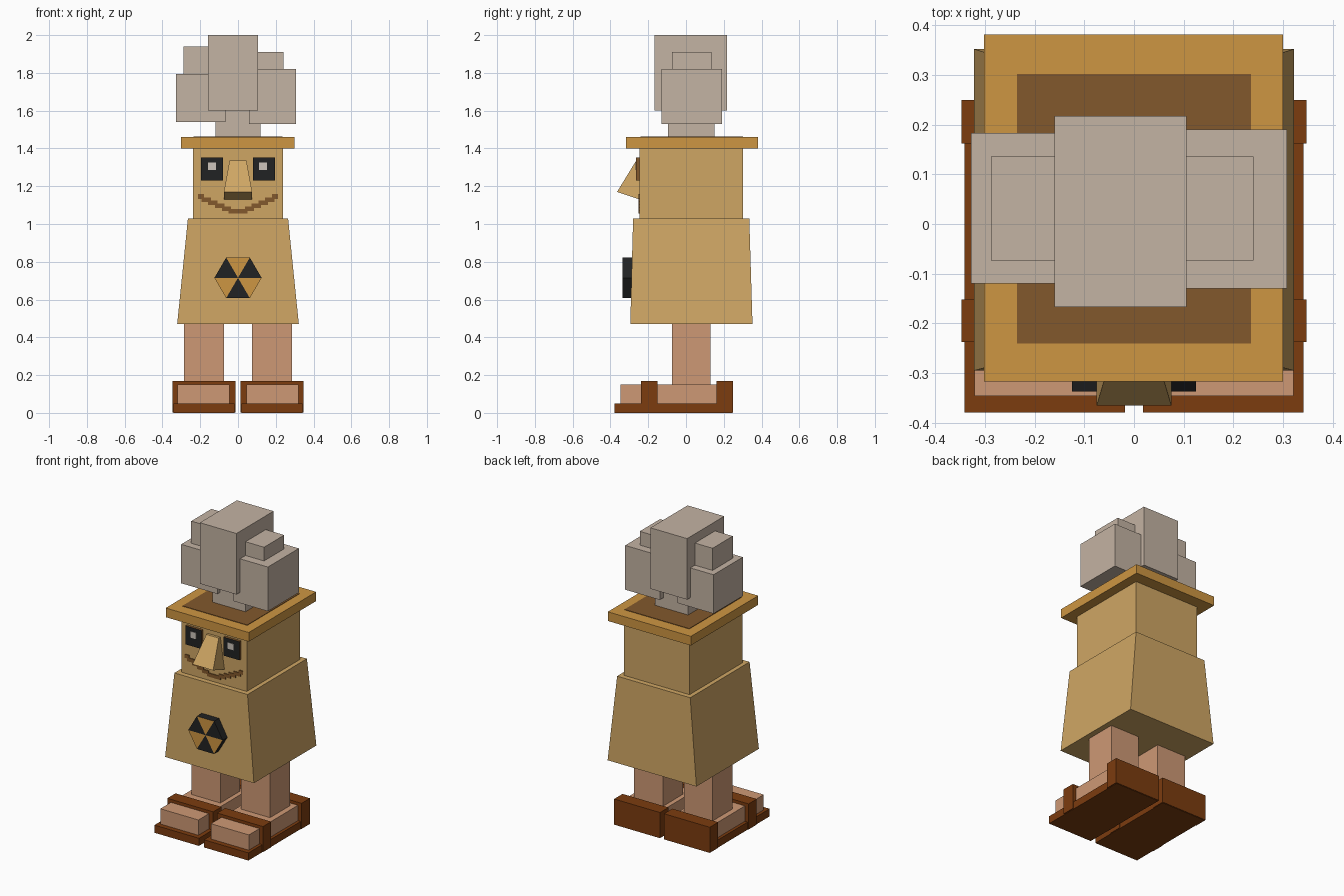
import bpy, bmesh, math

cube = bpy.data.objects.get("Cube")
if cube:
    bpy.data.objects.remove(cube, do_unlink=True)


def material(name, rgb):
    """Flat material from 0-255 display colour, stored as linear."""
    lin = [((c / 255 + 0.055) / 1.055) ** 2.4 for c in rgb]
    m = bpy.data.materials.new(name)
    m.use_nodes = True
    m.diffuse_color = (*lin, 1)
    bsdf = next(n for n in m.node_tree.nodes if n.type == 'BSDF_PRINCIPLED')
    bsdf.inputs["Base Color"].default_value = (*lin, 1)
    return m


TAN = material("tan", (207, 166, 100))
ORANGE = material("golden orange", (206, 150, 66))
BROWN = material("dark brown", (130, 88, 44))
SMOKE = material("smoke grey", (196, 179, 163))
SKIN = material("skin", (206, 153, 117))
LEATHER = material("leather", (124, 60, 15))
BLACK = material("black", (33, 34, 35))
GLINT = material("eye glint", (205, 197, 188))


def finish(name, bm, *mats):
    bmesh.ops.recalc_face_normals(bm, faces=bm.faces)
    me = bpy.data.meshes.new(name)
    bm.to_mesh(me)
    bm.free()
    for m in mats:
        me.materials.append(m)
    ob = bpy.data.objects.new(name, me)
    bpy.context.collection.objects.link(ob)
    return ob


def loft(name, lower, upper, *mats):
    """Six-sided solid between two four-point rings."""
    bm = bmesh.new()
    a = [bm.verts.new(p) for p in lower]
    b = [bm.verts.new(p) for p in upper]
    bm.faces.new(a)
    bm.faces.new(b)
    for i in range(4):
        j = (i + 1) % 4
        bm.faces.new((a[i], a[j], b[j], b[i]))
    return finish(name, bm, *mats)


def ring(x, y, z):
    return [(x[0], y[0], z), (x[1], y[0], z), (x[1], y[1], z), (x[0], y[1], z)]


def box(name, x, y, z, *mats):
    return loft(name, ring(x, y, z[0]), ring(x, y, z[1]), *mats)


def sided(side, a, b):
    """x range mirrored for the given side."""
    return tuple(sorted((side * a, side * b)))


# Coat, head and hat
loft("coat", ring((-.322, .322), (-.295, .352), .47),
     ring((-.265, .265), (-.28, .335), 1.03), TAN)
box("head", (-.237, .237), (-.247, .302), (1.03, 1.41), TAN)
box("hat_brim", (-.302, .3), (-.317, .381), (1.4, 1.46), ORANGE)
box("hat_top", (-.235, .235), (-.24, .302), (1.455, 1.463), BROWN)

# Smoke cloud
box("smoke_stem", (-.12, .12), (-.095, .15), (1.46, 1.62), SMOKE)
box("smoke_centre", (-.16, .106), (-.167, .217), (1.6, 2.0), SMOKE)
box("smoke_right", (-.328, -.065), (-.12, .183), (1.54, 1.795), SMOKE)
box("smoke_left", (.057, .308), (-.13, .19), (1.53, 1.82), SMOKE)
box("smoke_right_puff", (-.288, -.1), (-.073, .136), (1.7, 1.94), SMOKE)
box("smoke_left_puff", (.05, .24), (-.073, .136), (1.7, 1.91), SMOKE)

# Nose: wedge leaning out from the face
loft("nose",
     [(-.075, -.24, 1.128), (.075, -.24, 1.128), (.075, -.365, 1.17), (-.075, -.365, 1.17)],
     [(-.045, -.24, 1.335), (.045, -.24, 1.335), (.045, -.264, 1.335), (-.045, -.264, 1.335)],
     TAN)

for side, word in ((1, "left"), (-1, "right")):
    # Eye block with a black front and a small glint
    eye = box(word + "_eye", sided(side, .08, .196), (-.264, -.24), (1.23, 1.352), BROWN, BLACK)
    for f in eye.data.polygons:
        f.material_index = 1 if f.normal.y < -.5 else 0
    mid = .132 if side > 0 else -.138
    box(word + "_eye_glint", (mid - .021, mid + .021), (-.267, -.26), (1.285, 1.326), GLINT)

    # Leg, foot and sandal
    box(word + "_leg", sided(side, .075, .285), (-.075, .13), (.1, .475), SKIN)
    box(word + "_foot", sided(side, .045, .321), (-.346, .2), (.04, .15), SKIN)
    box(word + "_sole", sided(side, .018, .341), (-.379, .245), (0, .05), LEATHER)
    box(word + "_strap", sided(side, .014, .347), (-.237, -.152), (.002, .17), LEATHER)
    box(word + "_heel", sided(side, .014, .347), (.162, .249), (.002, .17), LEATHER)

    # Stepped smile
    for i in range(6):
        z = 1.056 + .013 * i + .0005 * i * i
        box(f"{word}_smile_step_{i + 1}", sided(side, .036 * i, .036 * i + (.05 if i < 5 else .031)),
            (-.252, -.244), (z, z + .024), BROWN)

# Hexagonal badge with alternating wedges on its front
bm = bmesh.new()
rim = [(.125 * math.cos(k * math.pi / 3), .715 + .124 * math.sin(k * math.pi / 3)) for k in range(6)]
front = [bm.verts.new((x, -.337, z)) for x, z in rim]
back = [bm.verts.new((x, -.27, z)) for x, z in rim]
hub = bm.verts.new((0, -.337, .715))
bm.faces.new(back)
for k in range(6):
    n = (k + 1) % 6
    bm.faces.new((front[k], front[n], back[n], back[k]))
    bm.faces.new((hub, front[k], front[n])).material_index = k % 2
finish("badge", bm, BLACK, ORANGE)
